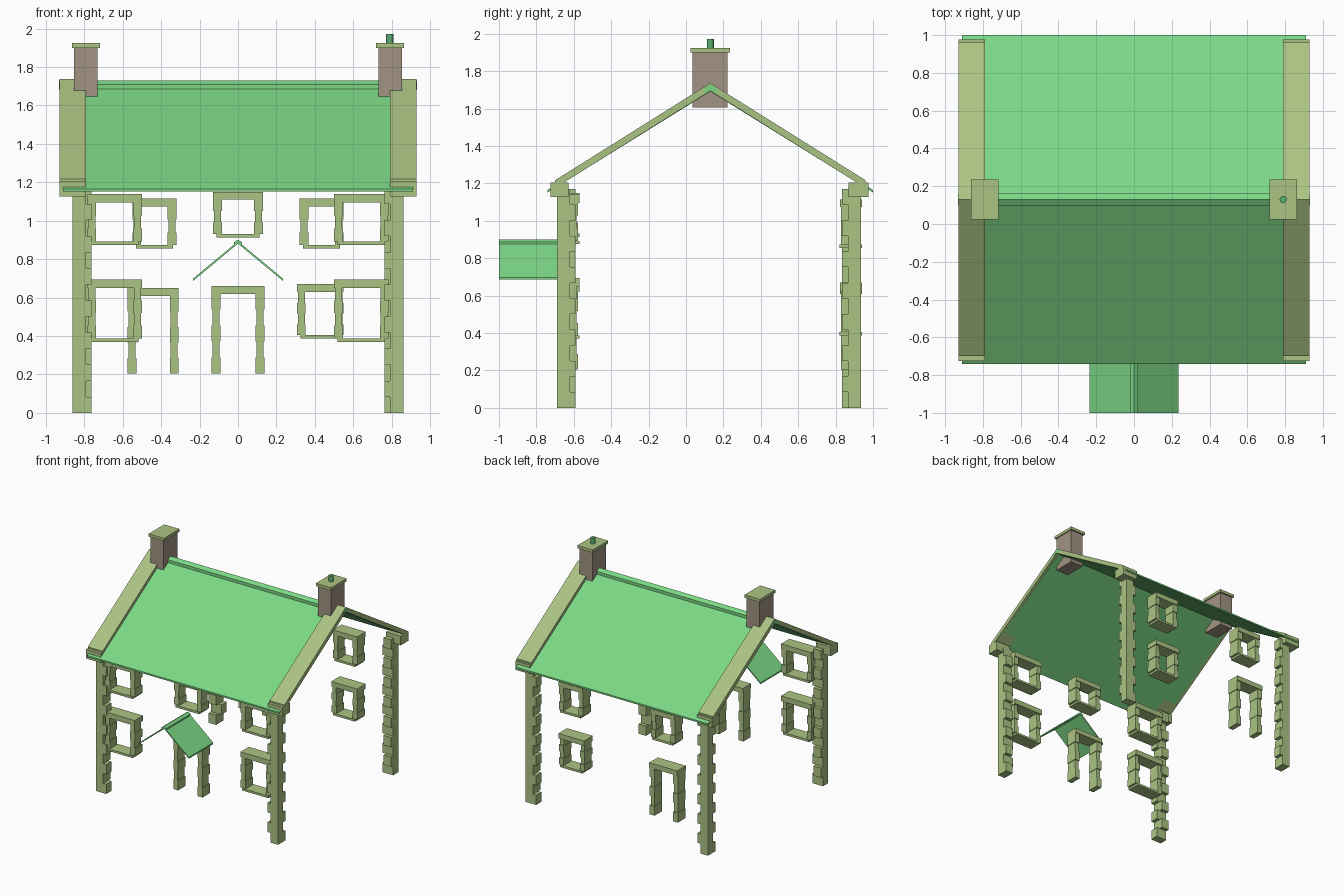
import bpy, bmesh, math
from mathutils import Vector

if "Cube" in bpy.data.objects:
    bpy.data.objects.remove(bpy.data.objects["Cube"])


def material(name, rgb):
    m = bpy.data.materials.new(name)
    m.diffuse_color = (*rgb, 1)
    m.use_nodes = True
    m.node_tree.nodes["Principled BSDF"].inputs["Base Color"].default_value = m.diffuse_color
    return m


STONE = material("pale_stone", (0.41, 0.55, 0.23))
GREEN = material("roof_green", (0.20, 0.68, 0.235))
BRICK = material("chimney_brick", (0.36, 0.295, 0.225))
POT = material("pot_green", (0.10, 0.42, 0.17))


def finish(name, bm, mat):
    bmesh.ops.recalc_face_normals(bm, faces=bm.faces)
    me = bpy.data.meshes.new(name)
    bm.to_mesh(me)
    bm.free()
    ob = bpy.data.objects.new(name, me)
    me.materials.append(mat)
    bpy.context.collection.objects.link(ob)
    return ob


def add_box(bm, x0, x1, y0, y1, z0, z1):
    vs = bmesh.ops.create_cube(bm, size=1)["verts"]
    for v in vs:
        v.co = Vector(((x0 + x1) / 2 + v.co.x * (x1 - x0),
                       (y0 + y1) / 2 + v.co.y * (y1 - y0),
                       (z0 + z1) / 2 + v.co.z * (z1 - z0)))


def box(name, mat, *b):
    bm = bmesh.new()
    add_box(bm, *b)
    return finish(name, bm, mat)


def gable(name, mat, axis, centre, half, top, drop, thick, a, b):
    """Inverted V strip, extruded along x or y from a to b."""
    prof = [(-half, top - drop), (0, top), (half, top - drop),
            (half, top - drop - thick), (0, top - thick), (-half, top - drop - thick)]
    bm = bmesh.new()
    rings = []
    for t in (a, b):
        rings.append([bm.verts.new((t, centre + u, z) if axis == "x" else (centre + u, t, z))
                      for u, z in prof])
    r, s = rings
    for i in range(6):
        j = (i + 1) % 6
        bm.faces.new((r[i], r[j], s[j], s[i]))
    for ring in rings:
        bm.faces.new((ring[0], ring[1], ring[4], ring[5]))
        bm.faces.new((ring[1], ring[2], ring[3], ring[4]))
    return finish(name, bm, mat)


# Corner quoins: alternating long and short stones, outer corner fixed
COURSES, TOP = 14, 1.17
for sx in (-1, 1):
    for sy, yo in ((-1, -0.69), (1, 0.935)):
        bm = bmesh.new()
        h = TOP / COURSES
        for i in range(COURSES):
            long_x = (i % 2 == 0) == (sx * sy > 0)
            w, d = (0.1, 0.07) if long_x else (0.07, 0.1)
            xs = sorted((sx * 0.862, sx * (0.862 - w)))
            ys = sorted((yo, yo - sy * d))
            add_box(bm, *xs, *ys, i * h, (i + 1) * h)
        finish(f"corner_quoin_{'left' if sx < 0 else 'right'}_{'front' if sy < 0 else 'back'}",
               bm, STONE)


def surround(name, x, half, z0, z1, lintel, y0, y1, blocks, sill=True):
    """Stone frame: stacked jamb blocks, a lintel and an optional sill."""
    bm = bmesh.new()
    zb = z0 + (0.018 if sill else 0)
    zt = z1 - lintel
    h = (zt - zb) / blocks
    for s in (-1, 1):
        for i in range(blocks):
            odd = i % 2
            xs = sorted((x + s * (half - 0.006 * odd), x + s * (half - 0.046 + 0.004 * odd)))
            add_box(bm, *xs, y0 + 0.005, y1 - 0.008 - 0.008 * odd, zb + i * h, zb + (i + 1) * h)
    add_box(bm, x - half, x + half, y0, y1, zt, z1)
    if sill:
        add_box(bm, x - half + 0.018, x + half - 0.018, y0 - 0.002, y1, z0, zb)
    finish(name, bm, STONE)


# Front windows and door
F = (-0.682, -0.57)
for side, s in (("left", -1), ("right", 1)):
    surround(f"front_upper_window_{side}", s * 0.642, 0.142, 0.875, 1.14, 0.045, *F, 3)
    surround(f"front_lower_window_{side}", s * 0.642, 0.142, 0.37, 0.695, 0.045, *F, 4)
surround("front_middle_window", 0, 0.13, 0.913, 1.15, 0.04, *F, 3)
surround("front_door_frame", 0, 0.138, 0.205, 0.66, 0.04, *F, 5, False)

# Back windows and door
B = (0.823, 0.94)
surround("back_upper_window_left", -0.435, 0.115, 0.855, 1.115, 0.042, *B, 3)
surround("back_upper_window_right", 0.435, 0.115, 0.855, 1.115, 0.042, *B, 3)
surround("back_lower_window", 0.428, 0.122, 0.387, 0.67, 0.042, *B, 4)
surround("back_door_frame", -0.442, 0.133, 0.205, 0.65, 0.042, *B, 5, False)

# Main roof sheet and ridge cap
MID = 0.13
gable("roof", GREEN, "x", MID, 0.87, 1.705, 0.54, 0.014, -0.91, 0.91)
gable("roof_ridge_cap", GREEN, "x", MID, 0.032, 1.73, 0.02, 0.03, -0.932, 0.932)

# Gable copings with kneeler stones at the eaves
for side, a, b in (("left", -0.93, -0.79), ("right", 0.79, 0.93)):
    gable(f"gable_coping_{side}", STONE, "x", MID, 0.83, 1.737, 0.52, 0.042, a, b)
    box(f"front_kneeler_{side}", STONE, a, b, -0.725, -0.627, 1.127, 1.205)
    box(f"back_kneeler_{side}", STONE, a, b, 0.87, 0.977, 1.127, 1.205)

# Chimneys with flat caps
for side, s in (("left", -1), ("right", 1)):
    xs = sorted((s * 0.73, s * 0.853))
    box(f"chimney_{side}", BRICK, *xs, 0.035, 0.222, 1.605, 1.903)
    xs = sorted((s * 0.718, s * 0.863))
    box(f"chimney_cap_{side}", STONE, *xs, 0.025, 0.235, 1.9, 1.924)

# Chimney pot
bm = bmesh.new()
bmesh.ops.create_cone(bm, cap_ends=True, segments=16, radius1=0.019, radius2=0.019, depth=0.05)
bmesh.ops.translate(bm, verts=bm.verts, vec=(0.79, MID, 1.947))
pot = finish("chimney_pot", bm, POT)
for p in pot.data.polygons:
    p.use_smooth = abs(p.normal.z) < 0.5

# Porch canopy over the front door
gable("porch_canopy", GREEN, "y", 0, 0.235, 0.893, 0.195, 0.012, -1.0, -0.67)
gable("porch_ridge_cap", GREEN, "y", 0, 0.022, 0.901, 0.014, 0.016, -1.0, -0.67)
